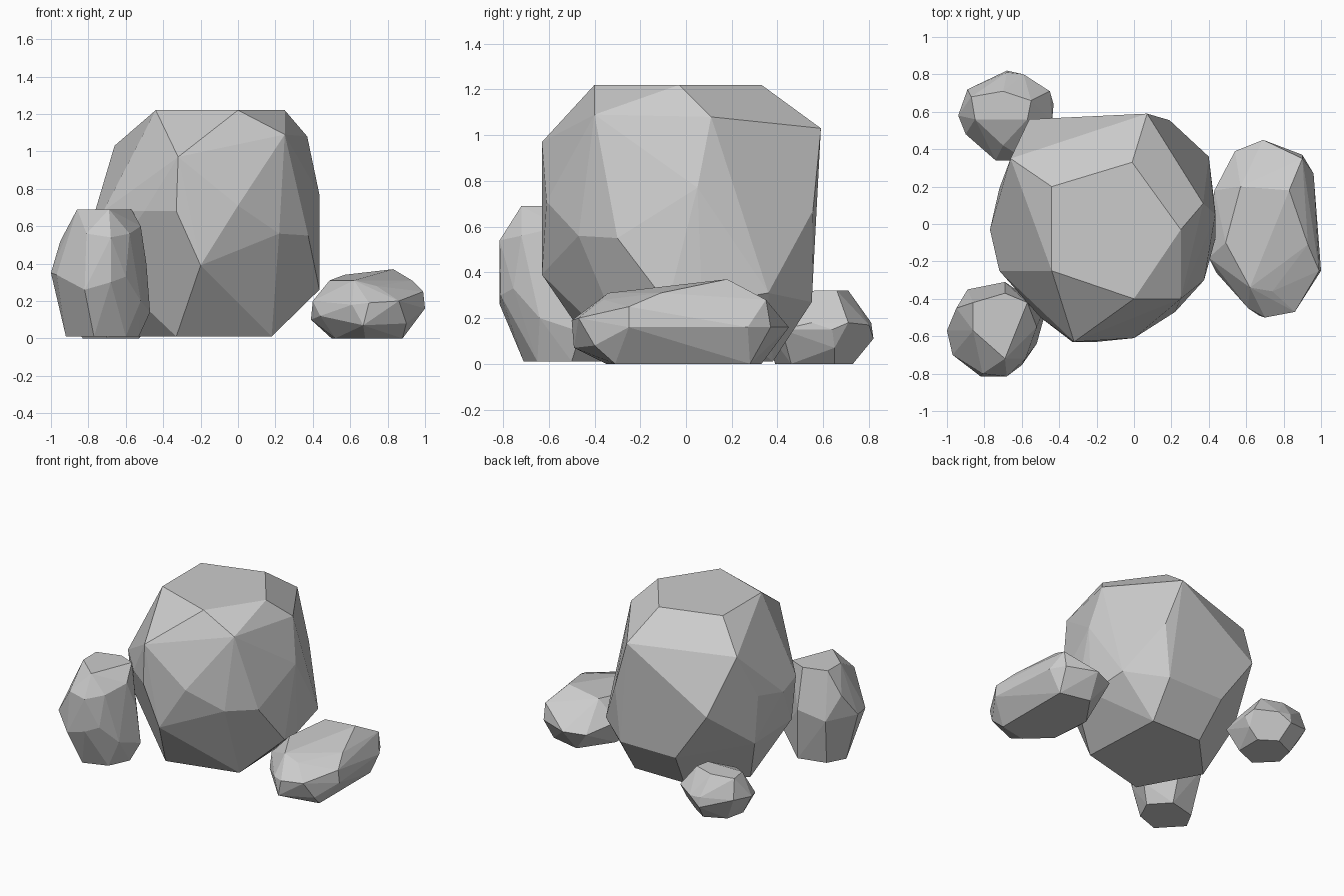
import bpy, bmesh, math


def rock(name, corners):
    """Faceted stone: convex hull of its corner points, flat faces merged."""
    bm = bmesh.new()
    for c in corners:
        bm.verts.new(c)
    hull = bmesh.ops.convex_hull(bm, input=bm.verts[:])
    loose = {g for g in hull["geom_interior"] + hull["geom_unused"]
             if isinstance(g, bmesh.types.BMVert)}
    bmesh.ops.delete(bm, geom=list(loose), context='VERTS')
    bmesh.ops.dissolve_limit(bm, angle_limit=math.radians(3),
                             verts=bm.verts[:], edges=bm.edges[:])
    bmesh.ops.recalc_face_normals(bm, faces=bm.faces[:])
    me = bpy.data.meshes.new(name)
    bm.to_mesh(me)
    bm.free()
    ob = bpy.data.objects.new(name, me)
    bpy.context.collection.objects.link(ob)
    return ob


# main boulder: flat crown, shoulders, belly, base
rock("large_boulder", [
    (-.44, .2, 1.22), (-.44, -.25, 1.22), (0, -.4, 1.22), (.25, -.03, 1.22), (-.01, .33, 1.22),
    (.25, -.4, 1.09), (.37, .11, 1.08), (.07, .59, 1.03), (-.66, .35, 1.03), (-.32, -.63, .97),
    (-.33, -.63, .68), (0, -.61, .71), (.22, -.47, .56), (.375, -.3, .55), (.435, .05, .77),
    (.19, .555, .67), (-.56, .56, .64), (-.72, -.25, .68), (-.77, -.03, .66), (-.72, .19, .7),
    (-.5, -.5, .68), (-.2, -.63, .39), (.435, -.08, .26), (.435, .07, .26), (.4, .36, .31),
    (-.3, .55, .27), (.15, .55, .27), (-.72, -.2, .38), (-.7, .2, .35),
    (-.33, -.37, .01), (.18, -.24, .01), (.15, .38, .01), (-.25, .38, .01), (-.56, .05, .01)])

# long flat stone on the right
rock("right_stone", [
    (.83, .18, .37), (.93, -.11, .31), (.74, -.36, .28), (.62, -.34, .31), (.49, -.1, .31),
    (.57, .2, .34), (.9, .35, .28), (.99, -.25, .25), (.69, .45, .16), (.96, .27, .16),
    (1, -.25, .16), (.86, -.47, .2), (.7, -.5, .19), (.67, -.49, .07), (.61, -.45, .18),
    (.4, -.18, .2), (.39, -.1, .1), (.44, -.26, .12), (.43, .18, .2), (.54, .39, .15),
    (.9, .37, .16), (.9, -.4, .08), (.88, -.31, 0), (.88, .28, 0), (.66, .33, 0),
    (.5, .1, 0), (.52, -.2, 0), (.68, -.35, 0)])

# upright stone at front left
rock("front_left_stone", [
    (-.86, -.42, .69), (-.86, -.57, .69), (-.69, -.72, .69), (-.57, -.42, .69), (-.69, -.37, .69),
    (-.81, -.8, .56), (-.58, -.72, .56), (-.52, -.55, .6), (-.95, -.45, .52), (-.68, -.815, .54),
    (-1, -.57, .35), (-.97, -.7, .34), (-.82, -.815, .26), (-.68, -.81, .3), (-.6, -.755, .33),
    (-.49, -.48, .4), (-.69, -.31, .4), (-.89, -.35, .35), (-.47, -.46, .14), (-.52, -.64, .2),
    (-.92, -.55, .01), (-.77, -.71, .01), (-.6, -.65, .01), (-.53, -.5, .01), (-.65, -.37, .01),
    (-.85, -.42, .01)])

# small pebble at back left
rock("back_left_stone", [
    (-.87, .68, .32), (-.7, .71, .32), (-.55, .66, .32), (-.57, .56, .32), (-.85, .56, .32),
    (-.68, .81, .18), (-.59, .8, .17), (-.45, .71, .18), (-.43, .64, .15), (-.44, .55, .18),
    (-.89, .72, .18), (-.94, .58, .17), (-.9, .48, .15), (-.74, .34, .14), (-.57, .34, .16),
    (-.45, .42, .15), (-.7, .42, .26), (-.68, .82, .11), (-.46, .65, .07),
    (-.8, .66, 0), (-.65, .73, 0), (-.53, .65, 0), (-.53, .46, 0), (-.7, .39, 0), (-.83, .52, 0)])
